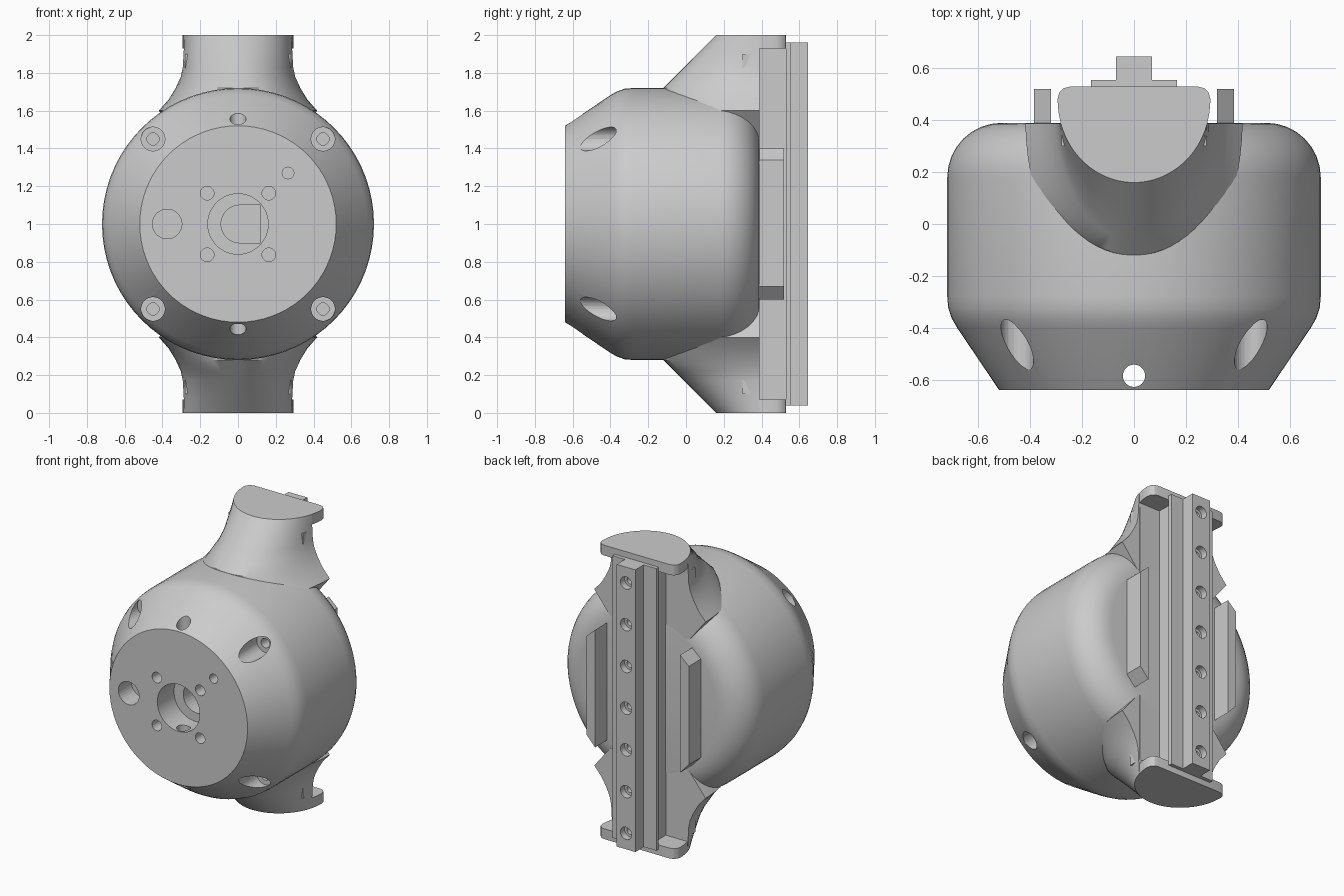
import bpy, bmesh, math
from mathutils import Matrix

if "Cube" in bpy.data.objects:
    bpy.data.objects.remove(bpy.data.objects["Cube"])


def finish(name, bm, smooth=True):
    bmesh.ops.recalc_face_normals(bm, faces=bm.faces)
    me = bpy.data.meshes.new(name)
    bm.to_mesh(me)
    bm.free()
    ob = bpy.data.objects.new(name, me)
    bpy.context.collection.objects.link(ob)
    if smooth:
        shade(ob)
    return ob


def shade(ob):
    bpy.ops.object.select_all(action='DESELECT')
    bpy.context.view_layer.objects.active = ob
    ob.select_set(True)
    bpy.ops.object.shade_smooth_by_angle(angle=math.radians(30))


def loft(name, rings, smooth=True):
    """Skin a list of closed rings and cap both ends."""
    bm = bmesh.new()
    vs = [[bm.verts.new(p) for p in r] for r in rings]
    n = len(vs[0])
    for a, b in zip(vs, vs[1:]):
        for i in range(n):
            bm.faces.new((a[i], a[(i + 1) % n], b[(i + 1) % n], b[i]))
    bm.faces.new(vs[0])
    bm.faces.new(vs[-1][::-1])
    return finish(name, bm, smooth)


def box(name, x0, x1, y0, y1, z0, z1):
    return loft(name, [[(x0, y0, z), (x1, y0, z), (x1, y1, z), (x0, y1, z)]
                       for z in (z0, z1)], False)


def rod(name, x, z, r, y0, y1, seg=32):
    """Cylinder along y."""
    ang = [2 * math.pi * i / seg for i in range(seg)]
    return loft(name, [[(x + r * math.cos(a), y, z + r * math.sin(a)) for a in ang]
                       for y in (y0, y1)], False)


def cut(target, cutters):
    for c in cutters:
        c.hide_render = True
        m = target.modifiers.new("cut", 'BOOLEAN')
        m.operation, m.solver, m.object = 'DIFFERENCE', 'EXACT', c
        bpy.context.view_layer.objects.active = target
        bpy.ops.object.modifier_apply(modifier=m.name)
        bpy.data.objects.remove(c)
    shade(target)


# Round housing: profile (y, radius) turned about the y axis
profile = [(-.64, .52), (-.40, .682), (-.365, .702), (-.325, .716), (-.28, .72), (.18, .72)]
profile += [(.18 + .21 * math.sin(a), .51 + .21 * math.cos(a))
            for a in [math.radians(11.25 * i) for i in range(1, 9)]]
SEG = 72
body = loft("housing", [[(r * math.cos(2 * math.pi * i / SEG), y,
                          1 + r * math.sin(2 * math.pi * i / SEG)) for i in range(SEG)]
                        for y, r in profile])

# Holes in the housing
cutters = [rod("bore", 0, 1, .16, -.8, -.46, 48),
           rod("slot_end", .01, 1, .1, -.7, -.2),
           box("slot", .01, .12, -.7, -.2, .9, 1.1),
           rod("side_port", -.375, 1, .078, -.8, -.5),
           rod("pin_hole", .265, 1.27, .031, -.8, -.5, 20)]
for sx in (-1, 1):
    for sz in (-1, 1):
        cutters.append(rod("face_screw", .163 * sx, 1 + .163 * sz, .036, -.8, -.45, 20))
        cutters.append(rod("corner_counterbore", .45 * sx, 1 + .45 * sz, .063, -.8, -.35))
        cutters.append(rod("corner_screw", .45 * sx, 1 + .45 * sz, .032, -.8, -.15, 20))
cross = rod("cross_hole", 0, 0, .043, -1, 1)
cross.data.transform(Matrix.Translation((0, -.585, 1)) @ Matrix.Rotation(math.pi / 2, 4, 'X'))
cutters.append(cross)
cut(body, cutters)

# Flared necks: (height above centre, half width, roundness exponent)
stations = [(1.0, .295, 2), (.92, .295, 2), (.83, .297, 2.05), (.78, .306, 2.15),
            (.72, .332, 2.3), (.66, .368, 2.5), (.60, .42, 2.7), (.45, .30, 2.7)]


def neck_ring(h, w, n, s):
    front = max(h - .84, -.12)
    depth = .48 - front
    t0 = math.asin((.092 / depth) ** (n / 2))
    pts = []
    for i in range(33):
        t = t0 + (math.pi - 2 * t0) * i / 32
        c = math.cos(t)
        pts.append((math.copysign(abs(c) ** (2 / n), c) * w,
                    .48 - depth * math.sin(t) ** (2 / n), 1 + s * h))
    return pts


half_cap = [(.2825, .388), (.291, .43), (.295, .48), (.288, .506), (.272, .523), (.245, .53)]
outline = half_cap + [(-x, y) for x, y in reversed(half_cap)]
for s, tag in ((1, "top"), (-1, "bottom")):
    loft(tag + "_neck", [neck_ring(h, w, n, s) for h, w, n in stations])
    # End lip behind the neck
    loft(tag + "_lip", [[(x, y, 1 + s * h) for x, y in outline] for h in (.93, 1.0)])

# Back web, rail plate and drilled rail
box("back_web", -.28, .28, .30, .389, .1, 1.9)
box("rail_support", -.12, .12, .385, .53, .07, 1.93)
box("rail_plate", -.165, .165, .53, .555, .04, 1.96)
rail = box("rail", -.07, .07, .555, .645, .04, 1.96)
holes = []
for k in range(-3, 4):
    z = 1 + .284 * k
    holes.append(rod("rail_counterbore", 0, z, .042, .60, .7, 24))
    holes.append(rod("rail_hole", 0, z, .024, .56, .7, 16))
cut(rail, holes)

# Side grips with slanted ends
for s, tag in ((1, "right"), (-1, "left")):
    side = [(.32, .60), (.385, .67), (.385, 1.34), (.32, 1.40)]
    loft(tag + "_grip", [[(s * x, y, z) for x, z in side] for y in (.38, .52)], False)
